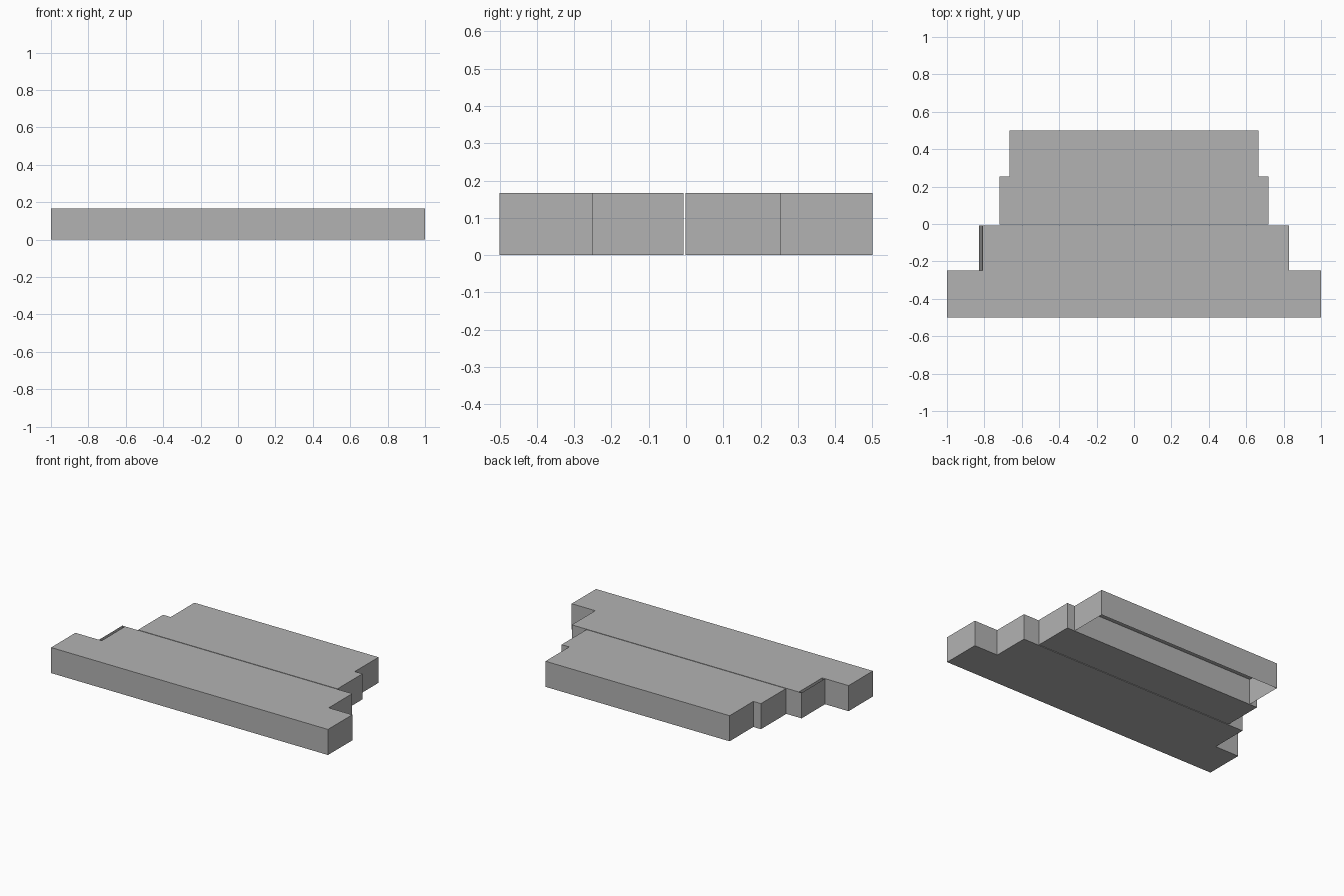
import bpy
import bmesh

cube = bpy.data.objects.get("Cube")
if cube:
    bpy.data.objects.remove(cube, do_unlink=True)

HEIGHT = 0.167

grey = bpy.data.materials.new("plain_grey")
grey.use_nodes = True
colour = (0.45, 0.45, 0.45, 1)
grey.diffuse_color = colour
grey.node_tree.nodes["Principled BSDF"].inputs["Base Color"].default_value = colour


def slab(name, half_width, y0, y1, edit=None):
    """Flat-shaded block on the ground, centred on x, with an optional edit."""
    bm = bmesh.new()
    bmesh.ops.create_cube(bm, size=1)
    for v in bm.verts:
        v.co.x *= 2 * half_width
        v.co.y = y0 + (v.co.y + 0.5) * (y1 - y0)
        v.co.z = (v.co.z + 0.5) * HEIGHT
    if edit:
        edit(bm)
    mesh = bpy.data.meshes.new(name)
    bm.to_mesh(mesh)
    bm.free()
    mesh.materials.append(grey)
    obj = bpy.data.objects.new(name, mesh)
    bpy.context.collection.objects.link(obj)


def open_bottom(bm):
    """Remove the underside, leaving a hollow shell."""
    under = [f for f in bm.faces if f.normal.z < -0.9]
    bmesh.ops.delete(bm, geom=under, context="FACES")


def end_slot(bm):
    """Open a narrow slot along the -x top edge, with a sloping inner wall."""
    edge = min(v.co.x for v in bm.verts)
    cut = edge + 0.02
    bmesh.ops.bisect_plane(bm, geom=bm.verts[:] + bm.edges[:] + bm.faces[:],
                           plane_co=(cut, 0, 0), plane_no=(1, 0, 0))
    bm.normal_update()
    strip = [f for f in bm.faces
             if f.normal.z > 0.9 and f.calc_center_median().x < cut]
    bmesh.ops.delete(bm, geom=strip, context="FACES_ONLY")
    ys = sorted({round(v.co.y, 4) for v in bm.verts})
    corners = [(cut, ys[0], HEIGHT), (cut, ys[-1], HEIGHT),
               (edge, ys[-1], 0), (edge, ys[0], 0)]
    bm.faces.new([bm.verts.new(c) for c in corners])


# Front half: wide slab and the narrower slab behind it
slab("front_wide_slab", 1.0, -0.5, -0.249)
slab("front_inner_slab", 0.83, -0.249, -0.007, end_slot)

# Rear half, across the thin gap: closed slab and hollow end slab
slab("rear_inner_slab", 0.72, -0.002, 0.255)
slab("rear_end_slab", 0.665, 0.255, 0.5, open_bottom)
